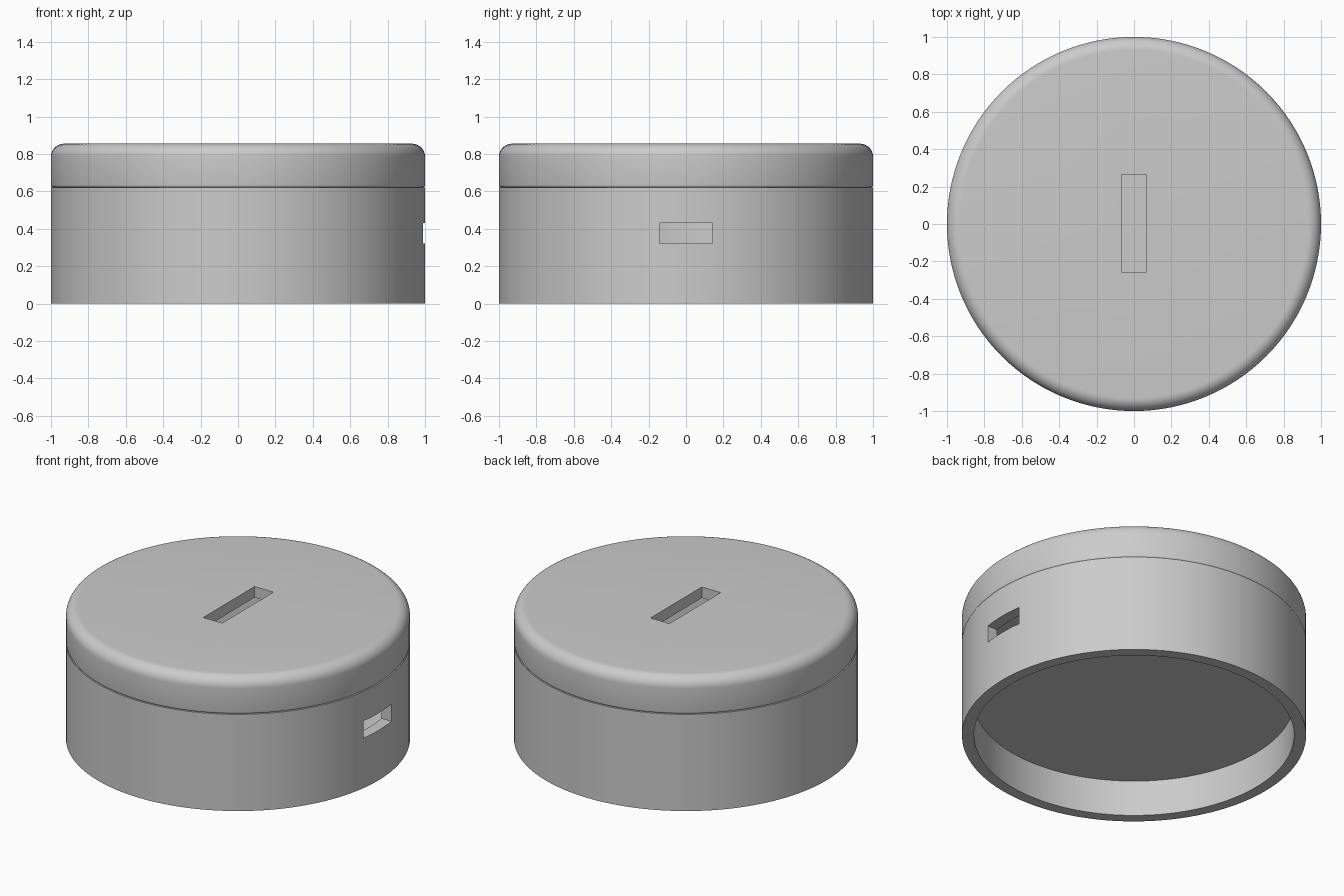
import bpy
import bmesh
from math import sin, cos, pi, radians

cube = bpy.data.objects.get("Cube")
if cube:
    bpy.data.objects.remove(cube, do_unlink=True)

SEGMENTS = 128
WALL = 0.07            # shell thickness
INNER = 1 - WALL
FLOOR = 0.23           # underside of the raised floor
SEAM = 0.62            # joint between base and lid
TOP = 0.855
FILLET = 0.07

grey = bpy.data.materials.new("plain grey")
grey.use_nodes = True
colour = (0.6, 0.6, 0.6, 1)
grey.diffuse_color = colour
grey.node_tree.nodes["Principled BSDF"].inputs["Base Color"].default_value = colour


def arc(x, z, radius, start, steps):
    """Quarter-circle points, counter-clockwise from the start angle."""
    angles = [start + pi / 2 * i / steps for i in range(steps + 1)]
    return [(x + radius * cos(a), z + radius * sin(a)) for a in angles]


def lathe(name, profile):
    """Spin an (x, z) profile around the z axis into a closed solid."""
    bm = bmesh.new()
    verts = [bm.verts.new((x, 0, z)) for x, z in profile]
    edges = [bm.edges.new(pair) for pair in zip(verts, verts[1:])]
    bmesh.ops.spin(bm, geom=verts + edges, cent=(0, 0, 0), axis=(0, 0, 1),
                   angle=2 * pi, steps=SEGMENTS)
    bmesh.ops.remove_doubles(bm, verts=bm.verts[:], dist=0.0001)
    bmesh.ops.recalc_face_normals(bm, faces=bm.faces[:])
    mesh = bpy.data.meshes.new(name)
    bm.to_mesh(mesh)
    bm.free()
    mesh.materials.append(grey)
    obj = bpy.data.objects.new(name, mesh)
    bpy.context.collection.objects.link(obj)
    return obj


def cut_slot(obj, centre, size):
    """Cut a rectangular slot and finish the part's shading."""
    bpy.ops.mesh.primitive_cube_add(size=1, location=centre)
    cutter = bpy.context.object
    cutter.scale = size
    cutter.hide_render = True
    cutter.data.materials.append(grey)
    mod = obj.modifiers.new("slot", 'BOOLEAN')
    mod.operation = 'DIFFERENCE'
    mod.solver = 'EXACT'
    mod.object = cutter
    bpy.ops.object.select_all(action='DESELECT')
    obj.select_set(True)
    bpy.context.view_layer.objects.active = obj
    bpy.ops.object.modifier_apply(modifier=mod.name)
    bpy.data.objects.remove(cutter, do_unlink=True)
    bpy.ops.object.shade_smooth_by_angle(angle=radians(30))


# Base: tube with a raised floor, recessed from below
base = lathe("base", [
    (0, FLOOR), (INNER, FLOOR), (INNER, 0), (1, 0),
    (1, SEAM), (INNER, SEAM), (INNER, FLOOR + WALL), (0, FLOOR + WALL)])

# Lid: cap with a rounded rim and a small rounded lower edge
EDGE = 0.014
lid = lathe("lid",
            [(0, TOP - WALL), (INNER, TOP - WALL), (INNER, SEAM)]
            + arc(1 - EDGE, SEAM + EDGE, EDGE, -pi / 2, 4)
            + arc(1 - FILLET, TOP - FILLET, FILLET, 0, 10)
            + [(0, TOP)])

# Slot through the left wall of the base, and slot through the lid
cut_slot(base, (0.96, 0, 0.375), (0.3, 0.284, 0.11))
cut_slot(lid, (0, 0.004, TOP), (0.134, 0.52, 0.3))
